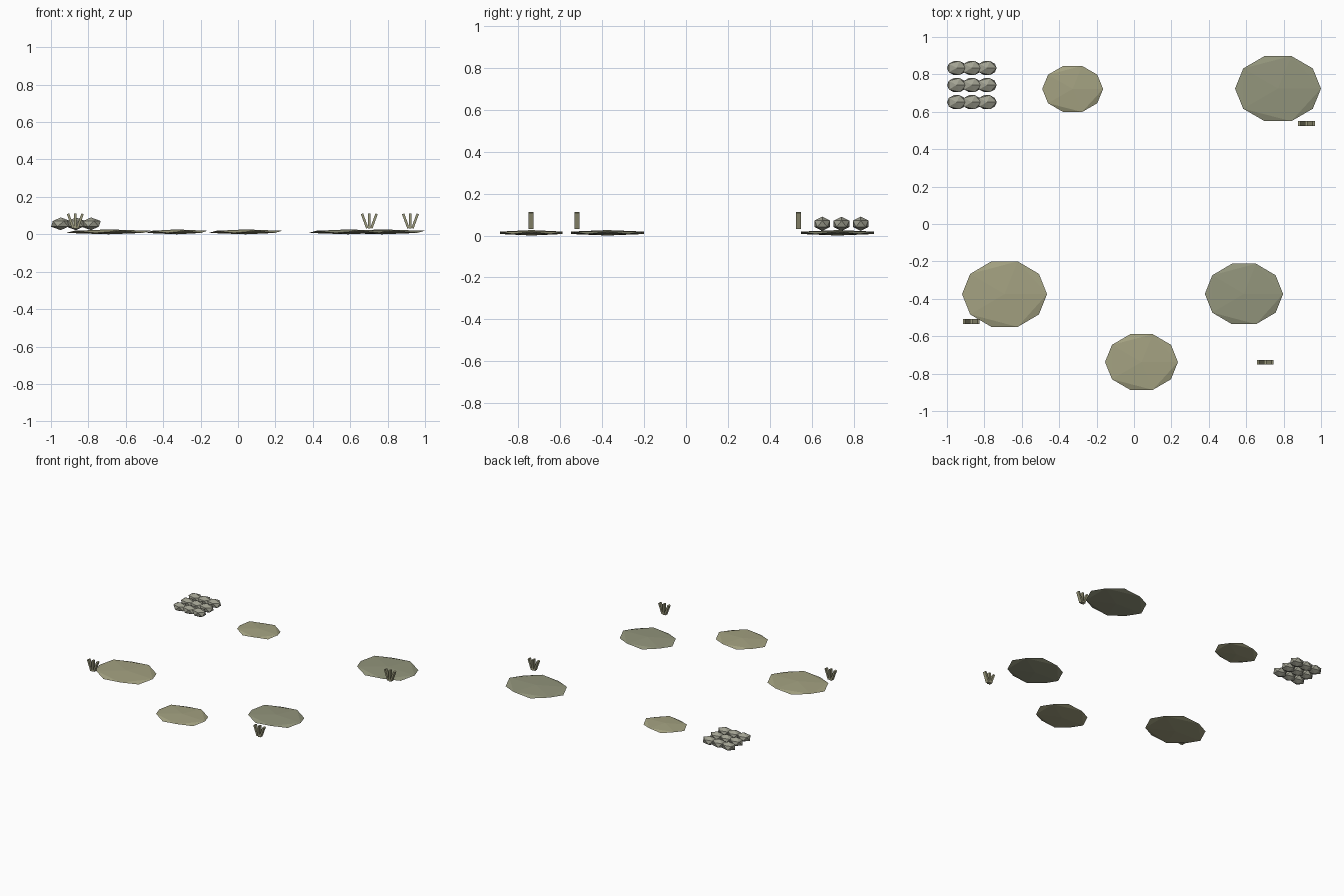
import bpy
import math

if "Cube" in bpy.data.objects:
    bpy.data.objects.remove(bpy.data.objects["Cube"])


def material(name, rgb):
    m = bpy.data.materials.new(name)
    m.diffuse_color = (*rgb, 1)
    m.use_nodes = True
    m.node_tree.nodes["Principled BSDF"].inputs["Base Color"].default_value = m.diffuse_color
    return m


OLIVE = material("olive", (0.37, 0.36, 0.22))
MOSS = material("moss", (0.29, 0.30, 0.20))
STONE = material("stone", (0.36, 0.36, 0.29))
REED = material("reed", (0.33, 0.32, 0.20))


def blob(name, loc, radii, mat):
    bpy.ops.mesh.primitive_ico_sphere_add(subdivisions=1, radius=1, location=loc)
    ob = bpy.context.object
    ob.name = name
    ob.scale = radii
    ob.data.materials.append(mat)


def blade(name, loc, tilt):
    bpy.ops.mesh.primitive_cube_add(size=1, location=loc, rotation=(0, tilt, 0))
    ob = bpy.context.object
    ob.name = name
    ob.scale = (0.013, 0.025, 0.082)
    ob.data.materials.append(REED)


# Flat ground patches: x, y, x radius, y radius
patches = [
    (-0.328, 0.722, 0.182, 0.145, OLIVE),
    (0.770, 0.724, 0.257, 0.205, MOSS),
    (-0.692, -0.375, 0.254, 0.206, OLIVE),
    (0.588, -0.374, 0.234, 0.190, MOSS),
    (0.040, -0.738, 0.218, 0.175, OLIVE),
]
for i, (x, y, rx, ry, mat) in enumerate(patches):
    blob(f"ground_patch_{i + 1}", (x, y, 0.013), (rx, ry, 0.013), mat)

# Three by three cluster of pebbles
for row in range(3):
    for col in range(3):
        blob(f"pebble_{row + 1}_{col + 1}",
             (-0.948 + 0.081 * col, 0.651 + 0.0915 * row, 0.056),
             (0.058, 0.044, 0.034), STONE)

# Tufts of three fanned blades
for i, (x, y) in enumerate([(0.922, 0.537), (-0.870, -0.521), (0.702, -0.740)]):
    for side in (-1, 0, 1):
        blade(f"tuft_{i + 1}_blade_{side + 2}",
              (x + 0.025 * side, y, 0.071), math.radians(20) * side)
